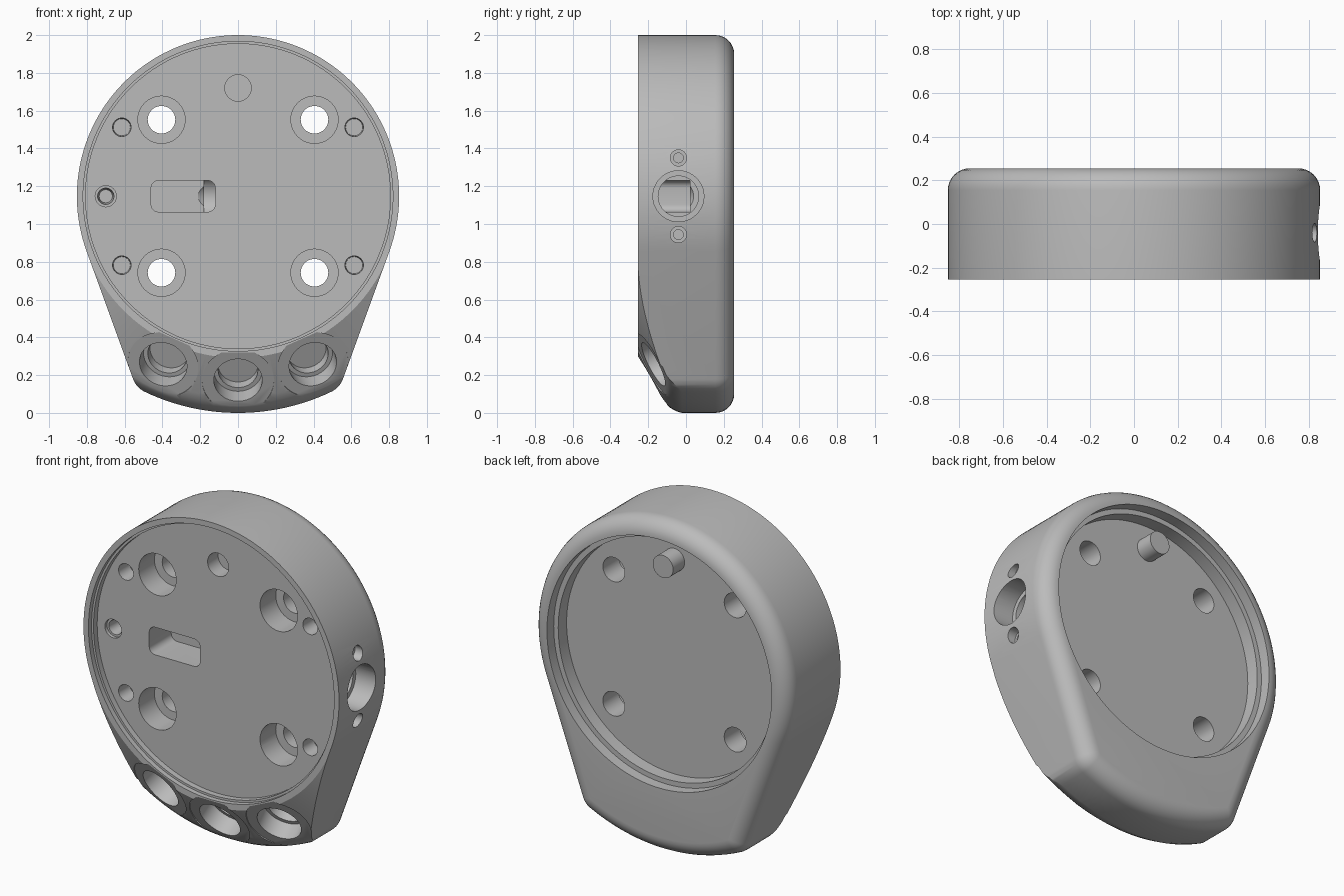
import bpy, bmesh
from math import sin, cos, acos, radians, degrees, pi
from mathutils import Vector, Matrix

if "Cube" in bpy.data.objects:
    bpy.data.objects.remove(bpy.data.objects["Cube"], do_unlink=True)

grey = bpy.data.materials.new("neutral_grey")
grey.use_nodes = True
GREY = (0.5, 0.5, 0.5, 1)
grey.diffuse_color = GREY
grey.node_tree.nodes["Principled BSDF"].inputs["Base Color"].default_value = GREY

CZ, R, RB, RC = 1.147, 0.853, 1.147, 0.12   # centre height, disc, chin and corner radii
FRONT, BACK, FILLET = -0.255, 0.255, 0.1
FLOOR_F, FLOOR_B, MID = -0.19, 0.11, -0.04
TILT = 20                                   # lean of the straight sides


def make(name, bm):
    bmesh.ops.recalc_face_normals(bm, faces=bm.faces)
    mesh = bpy.data.meshes.new(name)
    bm.to_mesh(mesh)
    bm.free()
    obj = bpy.data.objects.new(name, mesh)
    mesh.materials.append(grey)
    bpy.context.collection.objects.link(obj)
    return obj


def loft(name, rings):
    """Closed solid through a row of rings with equal point counts."""
    bm = bmesh.new()
    loops = [[bm.verts.new(p) for p in ring] for ring in rings]
    n = len(loops[0])
    for a, b in zip(loops, loops[1:]):
        for i in range(n):
            j = (i + 1) % n
            bm.faces.new((a[i], a[j], b[j], b[i]))
    bm.faces.new(loops[0])
    bm.faces.new(loops[-1])
    return make(name, bm)


def rod(start, direction, depth, r, r_end=None, seg=40, name="cutter"):
    """Cylinder or cone running from start along direction."""
    d = Vector(direction).normalized()
    bm = bmesh.new()
    m = (Matrix.Translation(Vector(start) + d * depth / 2)
         @ d.to_track_quat('Z', 'Y').to_matrix().to_4x4())
    bmesh.ops.create_cone(bm, cap_ends=True, segments=seg, radius1=r,
                          radius2=r if r_end is None else r_end, depth=depth, matrix=m)
    return make(name, bm)


def front_bore(x, z, y_end, r, seg=40):
    return rod((x, -0.4, z), (0, 1, 0), y_end + 0.4, r, seg=seg)


# Outline: disc, straight sides, rounded corners and a concentric chin arc
corner = TILT + degrees(acos((R - RC) / (RB - RC)))


def outline(y, inset):
    cx = (RB - RC) * cos(radians(corner))
    cz = CZ - (RB - RC) * sin(radians(corner))
    arcs = ((0, CZ, R, -TILT, 180 + TILT, 96),
            (-cx, cz, RC, 180 + TILT, 180 + corner, 8),
            (0, CZ, RB, 180 + corner, 360 - corner, 28),
            (cx, cz, RC, 360 - corner, 360 - TILT, 8))
    pts = []
    for ax, az, r, a0, a1, n in arcs:
        for i in range(n + 1):
            a = radians(a0 + (a1 - a0) * i / n)
            p = Vector((ax + (r - inset) * cos(a), y, az + (r - inset) * sin(a)))
            if not pts or (p - pts[-1]).length > 1e-4:
                pts.append(p)
    return pts


rings = [outline(FRONT, 0)]
for i in range(9):
    a = pi / 2 * i / 8
    rings.append(outline(BACK - FILLET + FILLET * sin(a), FILLET * (1 - cos(a))))
body = loft("housing", rings)


def cut(tool, operation='DIFFERENCE'):
    """Carve the housing and drop the cutter; retry with the second solver if needed."""
    before = len(body.data.vertices)
    mod = body.modifiers.new("cut", 'BOOLEAN')
    mod.operation, mod.object = operation, tool
    for solver in ('MANIFOLD', 'FLOAT'):
        mod.solver = solver
        deps = bpy.context.evaluated_depsgraph_get()
        result = bpy.data.meshes.new_from_object(body.evaluated_get(deps))
        if len(result.vertices) not in (0, before):
            break
    body.modifiers.remove(mod)
    body.data = result
    bpy.data.objects.remove(tool, do_unlink=True)


# Conical front bevel with rounded chin edge
profile = ((0.776, -0.3), (1.065, -0.137), (1.095, -0.113), (1.12, -0.084),
           (1.139, -0.05), (1.15, -0.01), (1.2, 0.02), (1.2, 0.35))
SEG = 160
cut(loft("bevel_envelope", [[(r * cos(2 * pi * i / SEG), y, CZ + r * sin(2 * pi * i / SEG))
                             for i in range(SEG)] for r, y in profile]), 'INTERSECT')

# Stepped front recess and stepped back cavity
cut(front_bore(0, CZ, FRONT + 0.03, 0.82, 128))
cut(front_bore(0, CZ, FLOOR_F, 0.807, 128))
cut(rod((0, 0.4, CZ), (0, -1, 0), 0.4 - 0.19, 0.75, seg=128))
cut(rod((0, 0.4, CZ), (0, -1, 0), 0.4 - FLOOR_B, 0.72, seg=128))

# Counterbored mounting holes and small blind screw holes
for x in (-1, 1):
    for z in (-1, 1):
        cut(front_bore(0.405 * x, CZ + 0.405 * z, MID, 0.125))
        cut(front_bore(0.405 * x, CZ + 0.405 * z, 0.2, 0.073))
        cut(rod((0.615 * x, FLOOR_F - 0.02, CZ + 0.365 * z), (0, 1, 0), 0.12, 0.05, 0.045, 32))
cut(front_bore(-0.7, CZ, FLOOR_F + 0.02, 0.056, 32))
cut(rod((-0.7, FLOOR_F, CZ), (0, 1, 0), 0.12, 0.045, 0.035, 32))
cut(front_bore(0, 1.72, FLOOR_F + 0.1, 0.07))

# Rounded cable slot
slot = []
for sx, sz, a0 in ((1, 1, 0), (-1, 1, 90), (-1, -1, 180), (1, -1, 270)):
    for i in range(7):
        a = radians(a0 + 15 * i)
        slot.append((-0.29 + 0.13 * sx + 0.04 * cos(a), CZ + 0.043 * sz + 0.04 * sin(a)))
cut(loft("slot_cutter", [[(x, y, z) for x, z in slot] for y in (-0.3, 0.02)]))

# Side cable bore reaching the slot, with its screw holes
cut(rod((1, MID, CZ), (-1, 0, 0), 0.28, 0.135))
cut(rod((0.9, MID, CZ), (-1, 0, 0), 1.08, 0.107))
cut(rod((-0.15, MID, CZ), (-1, 0, 0), 0.14, 0.1, 0.01))
for s in (-1, 1):
    cut(rod((1, MID, CZ + 0.203 * s), (-1, 0, 0), 0.22, 0.043, seg=32))
    cut(rod((0.9, MID, CZ + 0.203 * s), (-1, 0, 0), 0.2, 0.026, seg=32))

# Three angled ports on the bevel, each in a shallow flat seat
for ang in (-24, 0, 24):
    a = radians(ang)
    radial = Vector((sin(a), 0, -cos(a)))
    out = radial * 0.49 + Vector((0, -0.872, 0))
    start = Vector((0, -0.184, CZ)) + radial * 0.98 + out * 0.2
    cut(rod(start, -out, 0.213, 0.19, seg=64))
    cut(rod(start, -out, 0.32, 0.128, seg=64))
    cut(rod(start, -out, 0.38, 0.105, seg=64))

body.data.materials.clear()
body.data.materials.append(grey)

# Locating peg in the back cavity
peg = rod((0, FLOOR_B - 0.01, 1.72), (0, 1, 0), 0.12, 0.068, name="locating_peg")

# Smooth the curved walls, keep rims crisp
bpy.context.view_layer.update()
bpy.ops.object.select_all(action='DESELECT')
for part in (body, peg):
    part.select_set(True)
bpy.context.view_layer.objects.active = body
bpy.ops.object.shade_smooth_by_angle(angle=radians(28))
